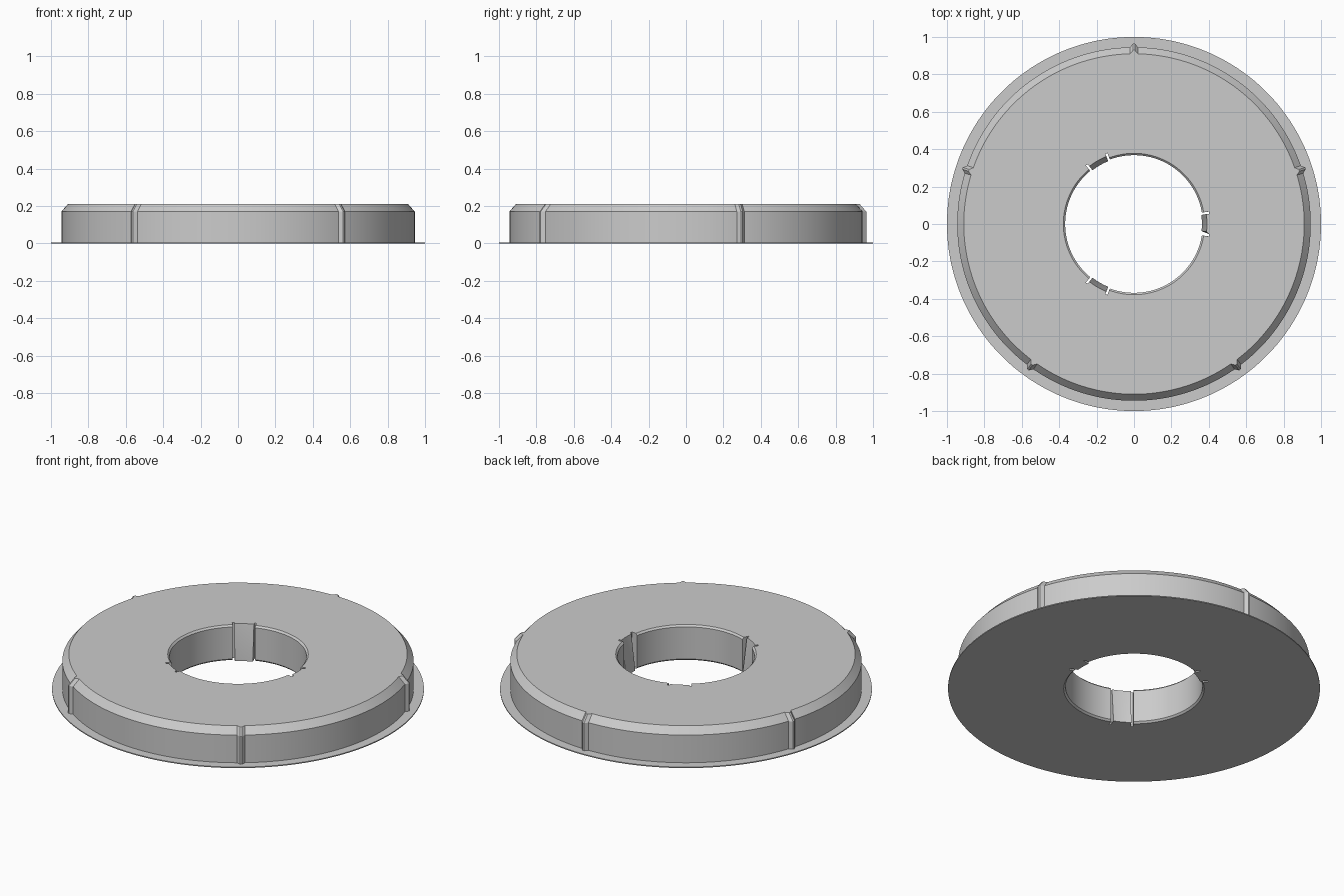
import bpy, bmesh, math

if "Cube" in bpy.data.objects:
    bpy.data.objects.remove(bpy.data.objects["Cube"])

grey = bpy.data.materials.new("light_grey")
grey.diffuse_color = (0.6, 0.6, 0.6, 1)
grey.use_nodes = True
grey.node_tree.nodes["Principled BSDF"].inputs["Base Color"].default_value = grey.diffuse_color

RIDGES = [90 + 72 * i for i in range(5)]   # small outer ribs
TABS = [0, 120, 240]                       # tabs inside the bore
TAB, SLIT = 7.7, 9.5                       # half angles of tab and of slit outer edge
E = 0.08                                   # makes slit walls nearly radial


def offset(a, centre):
    return (a - centre + 180) % 360 - 180


def ridge(a):
    d = min(abs(offset(a, c)) for c in RIDGES)
    return max(0.0, 0.019 * (1 - max(0, d - 0.3) / 1.0))


def bore(a, tab_r, wall_r):
    d = min(abs(offset(a, c)) for c in TABS)
    if d <= TAB:
        return tab_r
    if d < SLIT:
        return 0.405
    return wall_r


# Regular angles plus exact angles at ribs and slits
angles = {float(a) for a in range(0, 360, 2)}
for c in RIDGES:
    angles |= {(c + s) % 360 for s in (-1.3, -0.3, 0.3, 1.3)}
for c in TABS:
    for s in (TAB, TAB + E, SLIT - E, SLIT):
        angles |= {round((c + s) % 360, 4), round((c - s) % 360, 4)}
angles = sorted(angles)

# Closed cross-section: rim, outer wall, bevel, top, bore with sloped tabs
rings = [
    (0.0, lambda a: 1.0),
    (0.006, lambda a: 1.0),
    (0.006, lambda a: 0.945 + ridge(a)),
    (0.17, lambda a: 0.945 + ridge(a)),
    (0.21, lambda a: 0.91 + ridge(a)),
    (0.21, lambda a: bore(a, 0.39, 0.378)),
    (0.20, lambda a: bore(a, 0.388, 0.368)),
    (0.01, lambda a: bore(a, 0.363, 0.368)),
    (0.0, lambda a: bore(a, 0.363, 0.378)),
]

bm = bmesh.new()
loops = []
for z, radius in rings:
    loops.append([bm.verts.new((radius(a) * math.cos(math.radians(a)),
                                radius(a) * math.sin(math.radians(a)), z))
                  for a in angles])
n = len(angles)
for k, low in enumerate(loops):
    high = loops[(k + 1) % len(loops)]
    for i in range(n):
        j = (i + 1) % n
        bm.faces.new((low[i], low[j], high[j], high[i]))
bmesh.ops.recalc_face_normals(bm, faces=bm.faces)

mesh = bpy.data.meshes.new("ring_body")
bm.to_mesh(mesh)
bm.free()
mesh.materials.append(grey)
body = bpy.data.objects.new("ring_body", mesh)
bpy.context.collection.objects.link(body)
bpy.context.view_layer.objects.active = body
body.select_set(True)
bpy.ops.object.shade_smooth_by_angle(angle=math.radians(25))
